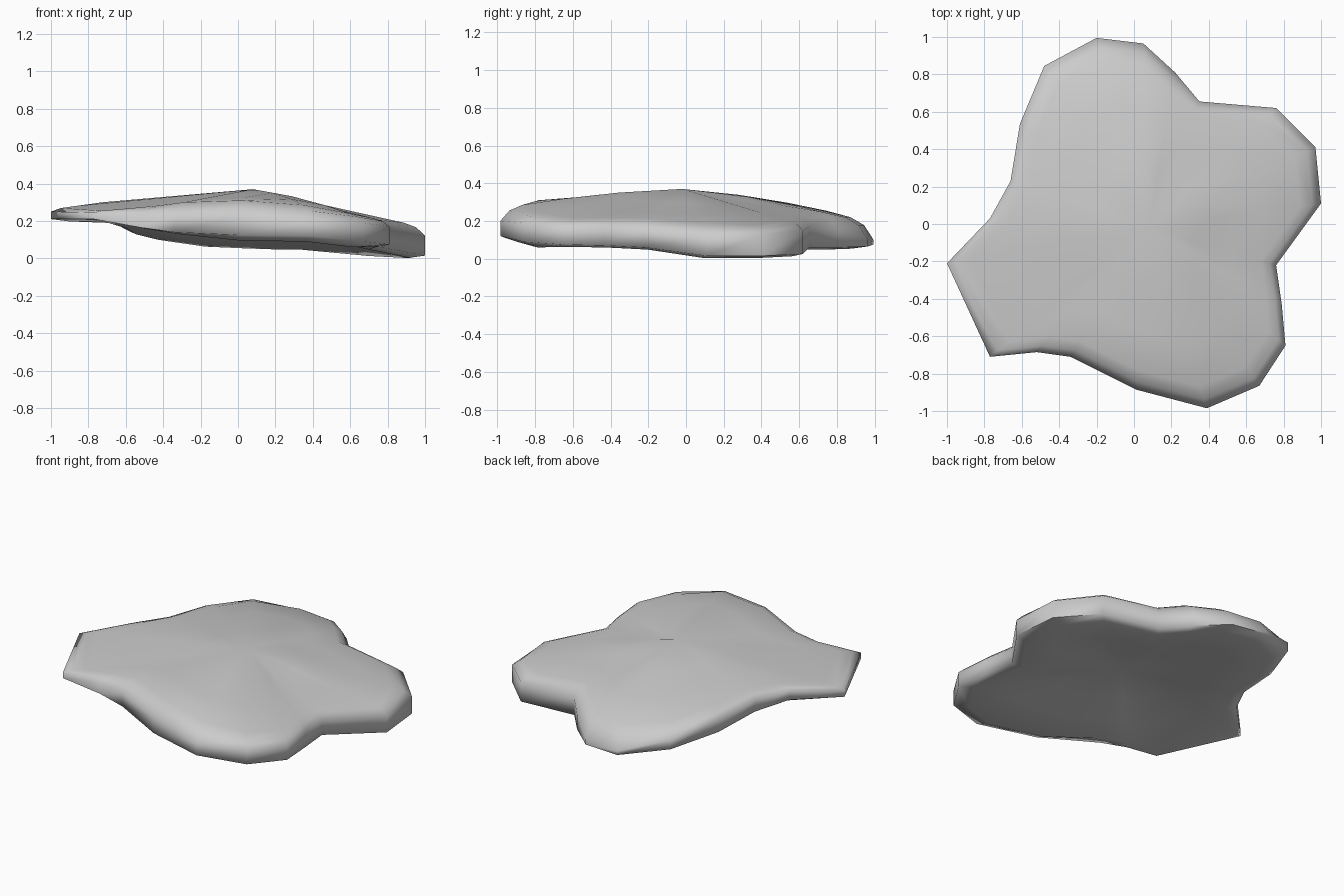
import bpy, bmesh, math

if "Cube" in bpy.data.objects:
    bpy.data.objects.remove(bpy.data.objects["Cube"])

# Outline stations: x, y, rim bottom z, rim top z, shoulder z
OUTLINE = [
    (-1.00, -.21, .21, .25, .28), (-.77, -.71, .21, .245, .26),
    (-.52, -.685, .165, .24, .28), (-.34, -.71, .14, .23, .30),
    (.01, -.885, .125, .23, .31), (.39, -.985, .12, .20, .285),
    (.67, -.865, .09, .19, .24), (.81, -.65, .075, .17, .215),
    (.79, -.43, .07, .17, .215), (.76, -.22, .06, .16, .215),
    (1.00, .11, .015, .12, .19), (.97, .41, .015, .13, .18),
    (.76, .62, .025, .15, .20), (.35, .655, .06, .17, .25),
    (.22, .81, .06, .15, .25), (.05, .965, .065, .10, .22),
    (-.20, .995, .075, .10, .22), (-.48, .845, .13, .19, .255),
    (-.61, .535, .16, .25, .285), (-.66, .23, .19, .28, .305),
    (-.77, .03, .22, .29, .305)]
CX, CY, PEAK, FLOOR = .08, -.02, .37, .18
# Valleys between the lobes sink, the lobe crowns bulge
SWELL = {9: -.012, 13: -.01, 5: .015, 6: .015, 15: .02, 16: .02, 17: .015}

bm = bmesh.new()


def ring(scale, height):
    """One loop of the outline shrunk towards the centre."""
    return [bm.verts.new((CX + (p[0] - CX) * scale, CY + (p[1] - CY) * scale, height(i, p)))
            for i, p in enumerate(OUTLINE)]


def top_z(s):
    t = s / .88
    return lambda i, p: PEAK + (p[4] - PEAK) * t + SWELL.get(i, 0) * math.sin(math.pi * t)


def under(i, p):
    return max(.003, p[2] - (.03 if p[1] < -.8 or i > 16 else .012))


def bottom_z(s):
    return lambda i, p: FLOOR + (under(i, p) - FLOOR) * s / .91


# Loops from the underside, around the rim and up over the crown
rings = [ring(s, bottom_z(s)) for s in (.35, .65, .91)]
rings.append(ring(1, lambda i, p: p[2]))
rings.append(ring(1, lambda i, p: p[3]))
rings.append(ring(.95, lambda i, p: p[3] * .35 + p[4] * .65))
rings += [ring(s, top_z(s)) for s in (.88, .65, .35)]
n = len(OUTLINE)
for a, b in zip(rings, rings[1:]):
    for i in range(n):
        j = (i + 1) % n
        bm.faces.new((a[i], a[j], b[j], b[i]))

# Close the centres
low = bm.verts.new((CX, CY, FLOOR))
high = bm.verts.new((CX, CY, PEAK))
for i in range(n):
    j = (i + 1) % n
    bm.faces.new((low, rings[0][j], rings[0][i]))
    bm.faces.new((high, rings[-1][i], rings[-1][j]))
bmesh.ops.recalc_face_normals(bm, faces=bm.faces)

mesh = bpy.data.meshes.new("lobed_shell")
bm.to_mesh(mesh)
bm.free()
shell = bpy.data.objects.new("lobed_shell", mesh)
bpy.context.collection.objects.link(shell)
bpy.context.view_layer.objects.active = shell
shell.select_set(True)
bpy.ops.object.shade_smooth_by_angle(angle=math.radians(80))
